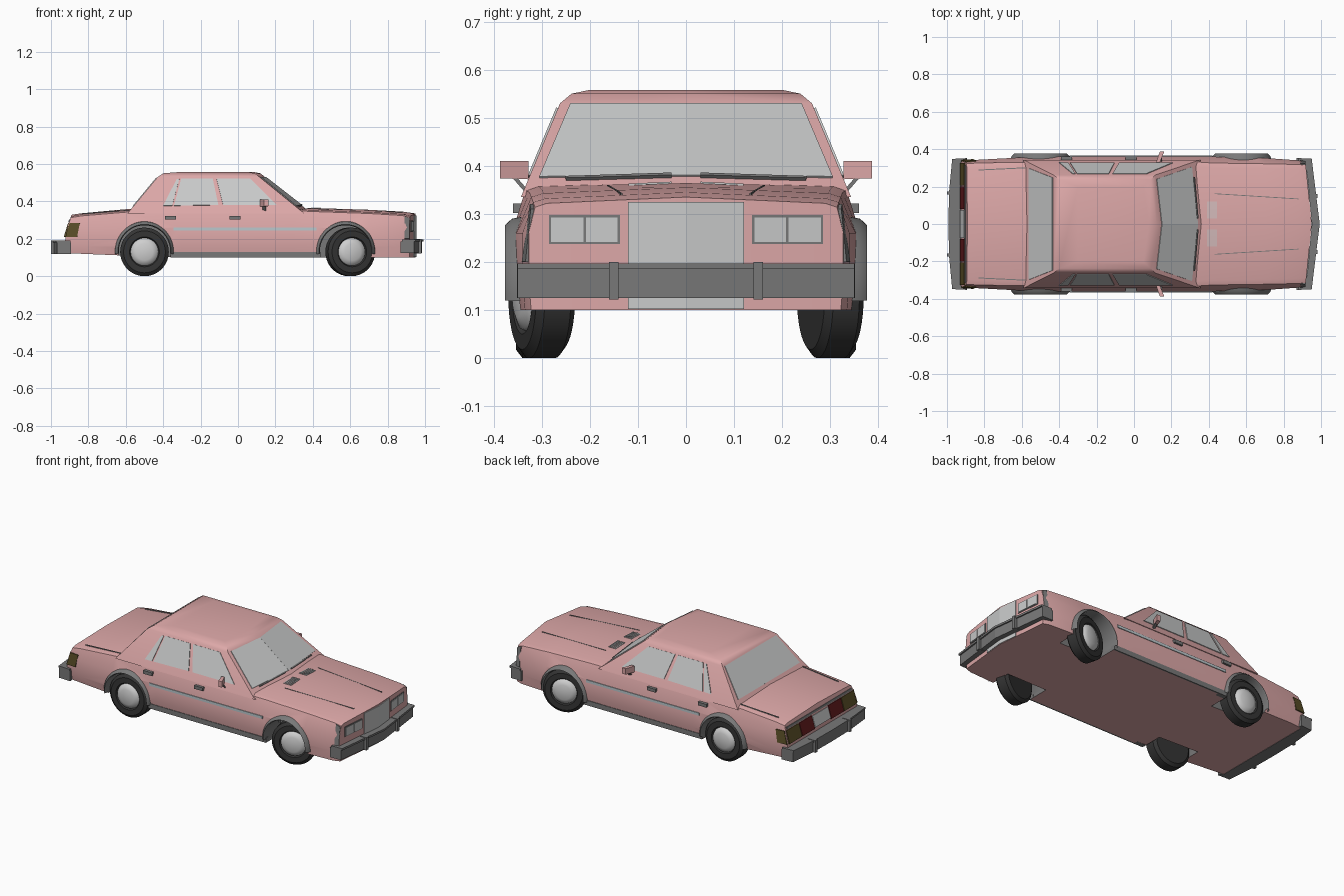
import bpy, bmesh, math
from mathutils import Vector, Matrix, geometry

if "Cube" in bpy.data.objects:
    bpy.data.objects.remove(bpy.data.objects["Cube"])


def mat(name, r, g, b):
    m = bpy.data.materials.new(name)
    m.diffuse_color = (r, g, b, 1)
    m.use_nodes = True
    m.node_tree.nodes["Principled BSDF"].inputs["Base Color"].default_value = m.diffuse_color
    return m


PINK = mat("pink_paint", 0.72, 0.39, 0.39)
GREY = mat("dark_grey_trim", 0.19, 0.19, 0.19)
TYRE = mat("black_rubber", 0.035, 0.035, 0.035)
GLASS = mat("pale_glass", 0.58, 0.59, 0.59)
HUB = mat("light_metal", 0.62, 0.62, 0.62)
STRIPE = mat("pale_blue_trim", 0.50, 0.58, 0.61)
RED = mat("dark_red_lamp", 0.12, 0.01, 0.012)
OLIVE = mat("olive_lamp", 0.10, 0.075, 0.02)


def make(name, verts, faces, *mats, smooth=None):
    me = bpy.data.meshes.new(name)
    bm = bmesh.new()
    vs = [bm.verts.new(v) for v in verts]
    for f in faces:
        f = list(dict.fromkeys(f))
        if len(f) > 2:
            bm.faces.new([vs[i] for i in f])
    bmesh.ops.remove_doubles(bm, verts=bm.verts, dist=1e-5)
    bmesh.ops.recalc_face_normals(bm, faces=bm.faces)
    bm.to_mesh(me)
    bm.free()
    for m in mats:
        me.materials.append(m)
    ob = bpy.data.objects.new(name, me)
    bpy.context.collection.objects.link(ob)
    if smooth:
        bpy.ops.object.select_all(action='DESELECT')
        ob.select_set(True)
        bpy.context.view_layer.objects.active = ob
        bpy.ops.object.shade_smooth_by_angle(angle=math.radians(smooth))
    return ob


def solid(name, a, b, m):
    """Closed solid between two matching outlines."""
    n = len(a)
    faces = [range(n), range(n, 2 * n)]
    faces += [(i, (i + 1) % n, n + (i + 1) % n, n + i) for i in range(n)]
    return make(name, list(a) + list(b), faces, m)


def panel(name, pts, m, t=0.004, both=True):
    """Thin plate through pts, repeated on the other side."""
    for s in ((1, -1) if both else (1,)):
        p = [Vector((x, s * y, z)) for x, y, z in pts]
        n = geometry.normal(p) * t
        solid(name, [v + n for v in p], [v - n for v in p], m)


def box(name, x0, x1, y0, y1, z0, z1, m):
    for s in (1, -1):
        o = [(x0, s * y0), (x1, s * y0), (x1, s * y1), (x0, s * y1)]
        solid(name, [(x, y, z0) for x, y in o], [(x, y, z1) for x, y in o], m)


def lathe(name, prof, cx, cy, cz, s, m, a0=0, a1=360, steer=0, smooth=35):
    """Revolve (radius, outward) points about the axle; s is the car side."""
    n, k = 36, len(prof)
    rot = Matrix.Rotation(math.radians(steer), 3, 'Z')
    vs = []
    for j in range(n + 1):
        a = math.radians(a0 + (a1 - a0) * j / n)
        for r, w in prof:
            vs.append(rot @ Vector((r * math.cos(a), s * w, r * math.sin(a)))
                      + Vector((cx, s * cy, cz)))
    fs = [(j * k + i, j * k + i + 1, j * k + k + i + 1, j * k + k + i)
          for j in range(n) for i in range(k - 1)]
    return make(name, vs, fs, m, smooth=smooth)


# Lower body: half loft (x, bottom y, bottom z, side y, shoulder y, shoulder z, centre z)
stations = [(-0.93, .325, .12, .335, .322, .312, .328),
            (-0.84, .335, .12, .343, .326, .322, .336),
            (-0.60, .345, .11, .356, .330, .342, .358),
            (-0.30, .350, .10, .362, .334, .350, .360),
            (0.30, .350, .10, .362, .334, .350, .362),
            (0.42, .350, .10, .360, .326, .345, .364),
            (0.70, .345, .10, .353, .322, .335, .355),
            (0.88, .335, .10, .340, .318, .324, .345),
            (0.95, .322, .10, .327, .314, .314, .335)]


def rear_x(z):
    return -0.93 + 0.04 * min(1, max(0, (z - 0.2) / 0.13))


def nose_x(y):
    return 0.95 - 0.1 * abs(y)


def end_x(x, y, z):
    return rear_x(z) if x == -0.93 else nose_x(y) if x == 0.95 else x


verts, faces = [], []
for x, yb, zb, ym, yt, zt, zc in stations:
    for y, z in ((0, zb), (yb, zb), (ym, .16), (ym, .26), (yt, zt),
                 (yt - .025, zt + .008), (0, zc)):
        verts.append((end_x(x, y, z), y, z))
N = 7
for j in range(len(stations) - 1):
    faces += [(j * N + i, j * N + i + 1, j * N + N + i + 1, j * N + N + i)
              for i in range(N - 1)]
for j in (0, len(stations) - 1):
    sec = list(range(j * N, j * N + N))
    cen = [sec[0], sec[0]]
    for i in range(2, N - 1):
        z = verts[sec[i]][2]
        verts.append((end_x(stations[j][0], 0, z), 0, z))
        cen.append(len(verts) - 1)
    cen.append(sec[-1])
    faces += [(sec[i], sec[i + 1], cen[i + 1], cen[i]) for i in range(N - 1)]
body = make("body", verts, faces, PINK, GREY, smooth=25)
mir = body.modifiers.new("mirror", 'MIRROR')
mir.use_axis = (False, True, False)

# Wheels, arch flares and wheel wells
REAR, FRONT = -0.50, 0.575
for s in (1, -1):
    for arch, cx, cy, steer in ((REAR, -0.50, .312, 0), (FRONT, 0.60, .30, 15)):
        lathe("tyre", [(.07, .026), (.08, .042), (.112, .042), (.13, .028), (.13, -.028),
                       (.112, -.042), (0, -.042)], cx, cy, .13, s, TYRE, steer=steer)
        lathe("hubcap", [(.075, .03), (.07, .042), (.045, .052), (0, .056)],
              cx, cy, .13, s, HUB, steer=steer, smooth=50)
        lathe("arch_flare", [(.160, .335), (.155, .362), (.142, .376), (.137, .365), (.137, .25)],
              arch, 0, .135, s, GREY, a0=-6, a1=186)
        cut = lathe("well_cutter", [(0, .22), (.14, .22), (.14, .45), (0, .45)],
                    arch, 0, .135, s, PINK, smooth=None)
        cut.data.materials.append(GREY)
        for f in cut.data.polygons:
            f.material_index = 1
        cut.hide_render = True
        cut.display_type = 'WIRE'
        mod = body.modifiers.new("well", 'BOOLEAN')
        mod.object, mod.operation, mod.solver = cut, 'DIFFERENCE', 'EXACT'


# Cabin: rings from belt to roof
def mix(a, b, z):
    return a + (b - a) * (z - .355) / .175


def side_y(z):
    return mix(.335, .262, z)


def screen_x(y, z):
    return mix(.37, .145, z) - abs(y) / side_y(z) * mix(.04, .03, z)


def back_x(z):
    return mix(-.575, -.43, z)


rings = []
for z in (.335, .53):
    y = side_y(z)
    rings.append([(back_x(z), y, z), (screen_x(y, z), y, z), (screen_x(0, z), 0, z),
                  (screen_x(y, z), -y, z), (back_x(z), -y, z)])
for z, y, xb, xf in ((.55, .238, -.40, .09), (.558, .20, -.30, .05)):
    rings.append([(xb, y, z), (xf, y, z), (xf + .03, 0, z), (xf, -y, z), (xb, -y, z)])
fs = [(r * 5 + i, r * 5 + (i + 1) % 5, r * 5 + 5 + (i + 1) % 5, r * 5 + 5 + i)
      for r in range(3) for i in range(5)]
make("cabin", sum(rings, []), fs + [range(5), range(15, 20)], PINK, smooth=30)

# Glass
panel("windscreen", [(screen_x(y, z), y, z) for y, z in
                     ((0, .378), (.305, .375), (.24, .528), (0, .528))], GLASS)
panel("rear_window", [(back_x(z), y, z) for y, z in
                      ((-.298, .372), (.298, .372), (.248, .525), (-.248, .525))], GLASS, both=False)
for name, pts in (("rear_quarter_glass", ((-.40, .375), (-.352, .376), (-.314, .518), (-.328, .518))),
                  ("rear_door_glass", ((-.342, .376), (-.105, .38), (-.135, .52), (-.304, .52))),
                  ("front_door_glass", ((-.08, .38), (.205, .38), (.065, .52), (-.115, .52)))):
    panel(name, [(x, side_y(z), z) for x, z in pts], GLASS)
panel("wiper", [(screen_x(y, z) + .006, y, z) for y, z in
                ((.03, .378), (.25, .372), (.25, .376), (.03, .383))], GREY)

# Side trim, sills, handles and mirrors
panel("side_stripe", [(-.345, .362, .243), (.42, .361, .243), (.42, .361, .259), (-.345, .362, .259)],
      STRIPE, t=.0045)
box("sill", -.36, .44, .33, .359, .10, .13, GREY)
for x in (-.39, -.045):
    box("door_handle", x, x + .058, .34, .360, .302, .322, GREY)
for s in (1, -1):
    solid("mirror", [(x, s * .328, z) for x, z in ((.118, .372), (.138, .372), (.138, .41), (.118, .41))],
          [(x, s * .387, z) for x, z in ((.138, .374), (.162, .374), (.162, .41), (.138, .41))], PINK)
    solid("mirror_arm", [(x, s * .325, .345) for x in (.13, .15)] + [(.15, s * .335, .345)],
          [(x, s * .35, .374) for x in (.13, .15)] + [(.15, s * .36, .374)], GREY)


# Nose: grille, headlamps, corner trim
def nose_panel(name, y0, y1, z0, z1, m, t):
    panel(name, [(nose_x(y), y, z) for y, z in ((y0, z0), (y1, z0), (y1, z1), (y0, z1))], m, t)


nose_panel("grille", 0, .12, .102, .325, GLASS, .004)
nose_panel("headlamp_frame", .137, .285, .237, .298, GREY, .003)
nose_panel("headlamp", .142, .207, .242, .293, GLASS, .006)
nose_panel("headlamp", .213, .280, .242, .293, GLASS, .006)
panel("corner_trim", [(.89, .337, .2), (.916, .329, .2), (.916, .318, .31), (.89, .320, .32)], GREY, .005)

# Hood vents, hood seams and boot seams
for i in range(5):
    x = .392 + i * .011
    panel("hood_vent", [(x, .03, .365), (x + .006, .03, .365), (x + .006, .12, .361), (x, .12, .361)],
          GLASS, .002)
panel("hood_seam", [(.43, .160, .357), (.88, .132, .340), (.88, .136, .340), (.43, .164, .357)], GREY, .003)
panel("boot_seam", [(-.83, .286, .333), (-.58, .298, .352), (-.58, .303, .352), (-.83, .291, .333)], GREY, .003)

# Tail lamps and plate
for name, y0, y1, z0, z1, m in (("tail_lamp_outer", .205, .325, .21, .285, OLIVE),
                                ("tail_lamp_inner", .08, .20, .21, .285, RED),
                                ("number_plate", 0, .075, .215, .28, GLASS),
                                ("tail_trim", 0, .315, .29, .302, GREY)):
    panel(name, [(rear_x(z), y, z) for y, z in ((y0, z0), (y1, z0), (y1, z1), (y0, z1))], m, .0045)
panel("tail_lamp_side", [(-.922, .337, .21), (-.86, .341, .21), (-.845, .335, .285), (-.90, .330, .285)],
      OLIVE, .006)


# Bumpers: mirrored outline extruded upwards
def bumper(name, half, z0, z1, grow=0.0):
    o = [(x + math.copysign(grow, x), y) for x, y in half]
    o += [(x, -y) for x, y in reversed(o) if y > 0]
    solid(name, [(x, y, z0) for x, y in o], [(x, y, z1) for x, y in o], GREY)


front = [(.925, 0), (.90, .318), (.87, .33), (.87, .352), (.942, .350), (.985, 0)]
rear = [(-.91, 0), (-.91, .325), (-.892, .333), (-.892, .352), (-.968, .348), (-.985, .17), (-.988, 0)]
bumper("front_bumper", front, .125, .185)
bumper("front_bumper_lip", front, .185, .197, .008)
bumper("rear_bumper", rear, .118, .180)
bumper("rear_bumper_lip", rear, .180, .190, .004)
box("front_bumper_guard", .94, .982, .14, .16, .122, .20, GREY)
box("rear_bumper_guard", -1.0, -.95, .157, .175, .118, .192, GREY)
